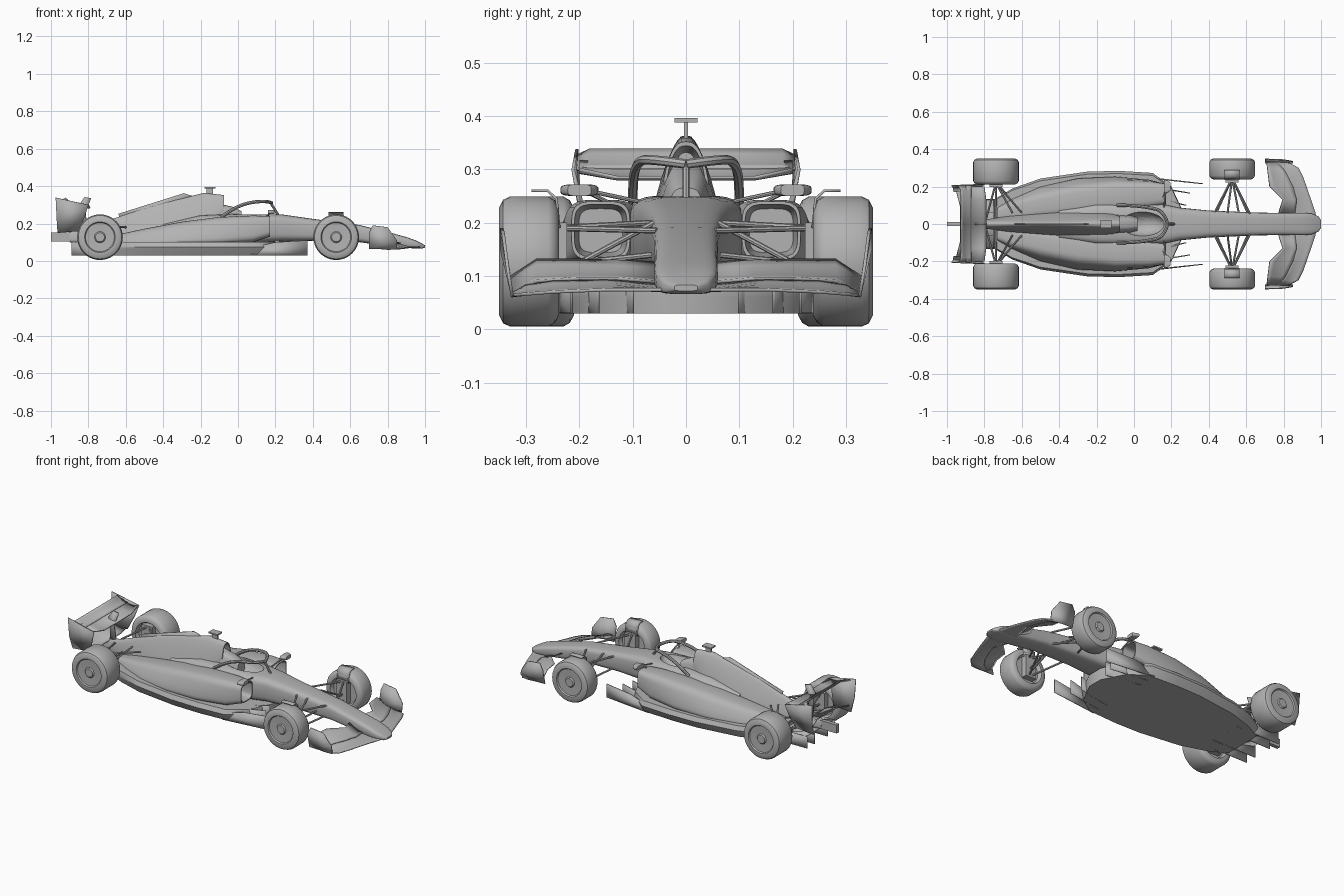
import bpy, bmesh, math
from mathutils import Vector

if "Cube" in bpy.data.objects:
    bpy.data.objects.remove(bpy.data.objects["Cube"])

grey = bpy.data.materials.new("plain grey")
grey.use_nodes = True
grey.diffuse_color = (0.45, 0.45, 0.45, 1)
grey.node_tree.nodes["Principled BSDF"].inputs["Base Color"].default_value = (0.45, 0.45, 0.45, 1)


def finish(ob, mirror=False, thick=0, angle=35):
    """Material, smooth shading, optional solidify and left-right mirror."""
    ob.data.materials.clear()
    ob.data.materials.append(grey)
    bpy.ops.object.select_all(action='DESELECT')
    ob.select_set(True)
    bpy.context.view_layer.objects.active = ob
    bpy.ops.object.shade_smooth_by_angle(angle=math.radians(angle))
    if thick:
        m = ob.modifiers.new("thickness", 'SOLIDIFY')
        m.thickness, m.offset = thick, 0
    if mirror:
        m = ob.modifiers.new("mirror", 'MIRROR')
        m.use_axis = (False, True, False)
    return ob


def loft(name, rows, closed=True, mirror=False, thick=0, angle=35):
    """Skin rows of points; closed rows are rings with capped ends."""
    bm = bmesh.new()
    vs = [[bm.verts.new(p) for p in row] for row in rows]
    n = len(rows[0])
    for a, b in zip(vs, vs[1:]):
        for i in range(n if closed else n - 1):
            j = (i + 1) % n
            bm.faces.new((a[i], a[j], b[j], b[i]))
    if closed:
        bm.faces.new(vs[0])
        bm.faces.new(vs[-1])
    bmesh.ops.recalc_face_normals(bm, faces=bm.faces)
    me = bpy.data.meshes.new(name)
    bm.to_mesh(me)
    bm.free()
    ob = bpy.data.objects.new(name, me)
    bpy.context.collection.objects.link(ob)
    return finish(ob, mirror, thick, angle)


def ring(x, w, z0, z1, yc=0, taper=0, power=0.55, scale=1, n=28):
    """Rounded-box section across the car, narrower towards the top."""
    pts = []
    for i in range(n):
        a = math.tau * i / n
        c, s = math.cos(a), math.sin(a)
        u = math.copysign(abs(c) ** power, c)
        v = math.copysign(abs(s) ** power, s)
        k = 1 - taper * (v + 1) / 2
        pts.append((x, yc + w * u * k * scale, (z0 + z1) / 2 + v * (z1 - z0) / 2 * scale))
    return pts


def plate(name, pts, thick=0.006, mirror=True):
    me = bpy.data.meshes.new(name)
    me.from_pydata(pts, [], [range(len(pts))])
    ob = bpy.data.objects.new(name, me)
    bpy.context.collection.objects.link(ob)
    return finish(ob, mirror, thick)


def tube(name, pts, r, mirror=True, smooth=False):
    cu = bpy.data.curves.new(name, 'CURVE')
    cu.dimensions, cu.bevel_depth, cu.bevel_resolution = '3D', r, 2
    cu.use_fill_caps = True
    sp = cu.splines.new('NURBS' if smooth else 'POLY')
    sp.points.add(len(pts) - 1)
    for p, q in zip(sp.points, pts):
        p.co = (*q, 1)
    if smooth:
        sp.use_endpoint_u, sp.order_u = True, 3
    ob = bpy.data.objects.new(name, cu)
    bpy.context.collection.objects.link(ob)
    bpy.ops.object.select_all(action='DESELECT')
    ob.select_set(True)
    bpy.context.view_layer.objects.active = ob
    bpy.ops.object.convert(target='MESH')
    return finish(bpy.context.object, mirror)


def box(name, c, size, mirror=False):
    x, y, z = c
    a, b, h = (s / 2 for s in size)
    rows = [[(x + i, y - b, z - h), (x + i, y + b, z - h), (x + i, y + b, z + h), (x + i, y - b, z + h)]
            for i in (-a, a)]
    return loft(name, rows, mirror=mirror)


# Nose and survival cell
tub = loft("nose_and_tub", [ring(*s, power=0.5) for s in (
    (1.0, .022, .072, .083), (.985, .042, .066, .092), (.95, .056, .066, .11), (.9, .06, .07, .128),
    (.8, .059, .08, .155), (.65, .061, .1, .192), (.4, .072, .108, .225), (.24, .088, .105, .248),
    (.15, .108, .1, .25), (0, .115, .09, .252), (-.2, .11, .09, .245), (-.4, .08, .09, .2))])

# Cockpit opening
bpy.ops.mesh.primitive_uv_sphere_add(segments=32, ring_count=16, location=(.045, 0, .265))
cutter = bpy.context.object
cutter.scale = (.12, .066, .075)
cutter.data.materials.append(grey)
cut = tub.modifiers.new("cockpit", 'BOOLEAN')
cut.operation, cut.object = 'DIFFERENCE', cutter
bpy.context.view_layer.objects.active = tub
bpy.ops.object.modifier_apply(modifier="cockpit")
bpy.data.objects.remove(cutter)
finish(tub)
loft("headrest", [ring(*s, taper=.4) for s in (
    (.02, .04, .2, .265), (-.03, .055, .2, .29), (-.12, .06, .2, .31))])

# Engine cover with open air intake
loft("engine_cover", [ring(*s, power=.7, scale=k) for *s, k in (
    (-.14, .05, .27, .352, 0, .5, .5), (-.075, .05, .25, .352, 0, .5, .85), (-.075, .05, .25, .352, 0, .5, 1),
    (-.18, .095, .1, .364, 0, .72, 1), (-.35, .105, .09, .322, 0, .85, 1), (-.5, .085, .085, .282, 0, .85, 1),
    (-.65, .06, .085, .232, 0, .75, 1), (-.76, .035, .09, .19, 0, .5, 1), (-.9, .014, .1, .156, 0, .1, 1))])
plate("engine_fin", [(-.64, 0, .252), (-.29, 0, .362), (-.22, 0, .34), (-.62, 0, .2)], mirror=False)
box("tail_light", (-.945, 0, .128), (.11, .022, .05))
box("camera_post", (-.15, 0, .37), (.035, .008, .04))
box("camera_bar", (-.15, 0, .392), (.06, .044, .008))

# Sidepods with recessed inlets
loft("sidepod", [ring(x, w, z0, z1, yc, t, .5, k) for x, yc, w, z0, z1, t, k in (
    (.1, .16, .055, .13, .24, 0, .75), (.17, .16, .055, .13, .24, 0, .9), (.17, .16, .055, .13, .24, 0, 1),
    (.08, .157, .085, .1, .243, .2, 1), (-.1, .15, .115, .085, .235, .35, 1), (-.3, .13, .13, .08, .21, .45, 1),
    (-.5, .1, .115, .075, .172, .5, 1), (-.65, .07, .075, .075, .14, .4, 1), (-.73, .05, .045, .075, .12, .3, 1))],
     mirror=True)

# Floor: upper edge overhangs a narrower underside
edge = [(.27, .05), (.2, .2), (.1, .273), (-.08, .284), (-.25, .28), (-.5, .243), (-.65, .19), (-.75, .13)]
outline = edge + [(x, -y) for x, y in reversed(edge)]
loft("floor", [[(x, y * k, z) for x, y in outline] for k, z in ((.9, .03), (.97, .06), (1, .075), (.95, .1))])
loft("diffuser_roof", [[(-.6, y, .04), (-.75, y, .065), (-.88, y, .1)] for y in (-.13, 0, .13)],
     closed=False, thick=.008)
for y in (.13, .06):
    plate("diffuser_fence", [(-.6, y, .03), (-.89, y, .03), (-.89, y, .1), (-.75, y, .1), (-.6, y, .07)], .005)
for y0, y1, x1 in ((.25, .215, .37), (.2, .165, .3), (.14, .1, .28)):
    plate("floor_fence", [(.07, y0, .03), (x1, y1, .03), (x1, y1, .11), (.2, (y0 + y1) / 2, .1), (.07, y0, .07)], .005)

# Halo and mirrors
tube("halo_hoop", [(-.09, .1, .235), (-.02, .1, .285), (.07, .09, .315), (.16, .07, .32), (.18, 0, .31)],
     .009, smooth=True)
tube("halo_pillar", [(.175, 0, .31), (.215, 0, .245)], .007, mirror=False)
loft("mirror", [ring(x, w, .25, .272, .2) for x, w in ((.16, .036), (.178, .034), (.195, .022))], mirror=True)
tube("mirror_stalk", [(.17, .18, .255), (.15, .14, .235)], .004)
tube("mirror_arm", [(.17, .175, .258), (.16, .09, .24)], .004)


# Wheels: tyre, rim step and flat cover in one turned profile
def wheel(name, x, inner):
    prof = [(inner + .02, .03), (inner + .02, .075), (inner, .085), (inner, .1), (inner + .008, .115),
            (inner + .02, .122), (.33, .122), (.343, .116), (.351, .1), (.351, .082), (.344, .077),
            (.342, .03), (.349, .024), (.349, .012)]
    loft(name, [[(x + r * math.cos(math.tau * i / 40), y, .127 + r * math.sin(math.tau * i / 40))
                 for i in range(40)] for y, r in prof], mirror=True)
    loft(name + "_hub", [[(x + .03 * math.cos(a), y, .127 + .03 * math.sin(a))
                          for a in (math.pi / 2 + math.tau * i / 3 for i in range(3))]
                         for y in (.335, .346)], mirror=True)


wheel("front_wheel", .525, .238)
wheel("rear_wheel", -.738, .21)

# Suspension: wishbones, rods and uprights
for name, x, hub, mounts in (
        ("front", .525, .245, ((.43, .06, .2, .19), (.62, .055, .185, .19), (.44, .06, .125, .08),
                               (.61, .055, .12, .08), (.5, .06, .2, .1), (.56, .06, .14, .12))),
        ("rear", -.738, .22, ((-.6, .06, .18, .19), (-.79, .03, .17, .19), (-.6, .07, .1, .09),
                              (-.79, .03, .11, .09), (-.65, .06, .2, .1), (-.74, .03, .13, .127)))):
    for mx, my, mz, hz in mounts:
        tube(name + "_suspension_arm", [(x, hub, hz), (mx, my, mz)], .0055)
    box(name + "_upright", (x, hub - .002, .135), (.07, .04, .13), mirror=True)
loft("wheel_winglet", [[(x, .238, .19), (x, .243, .245), (x, .26, .26), (x, .29, .26)] for x in (.485, .565)],
     closed=False, mirror=True, thick=.005)


# Wings: cambered strips from span stations (y, front x, front z, rear x, rear z)
def wing(name, stations, sag, mirror=True):
    rows = []
    for y, x0, z0, x1, z1 in stations:
        rows.append([(x0 + (x1 - x0) * t, y, z0 + (z1 - z0) * t - sag * 4 * t * (1 - t))
                     for t in (0, .2, .4, .6, .8, 1)])
    return loft(name, rows, closed=False, mirror=mirror, thick=.006, angle=50)


wing("front_wing_main", [(0, .98, .075, .86, .08), (.06, .97, .074, .85, .083), (.15, .94, .074, .86, .092),
                         (.25, .905, .07, .82, .09), (.3, .88, .066, .79, .082), (.328, .83, .064, .74, .07)], .004)
wing("front_wing_flap", [(.05, .86, .088, .77, .125), (.13, .87, .095, .795, .128), (.2, .85, .095, .725, .13),
                         (.28, .81, .09, .715, .13), (.326, .77, .07, .71, .1)], .006)
plate("front_endplate", [(.85, .326, .062), (.7, .326, .065), (.7, .346, .15), (.72, .346, .19), (.8, .343, .18),
                         (.85, .334, .11)])
wing("rear_wing_main", [(0, -.79, .285, -.89, .31), (.13, -.79, .285, -.89, .31), (.2, -.8, .3, -.9, .315)], .012)
wing("rear_wing_flap", [(0, -.87, .302, -.925, .337), (.18, -.87, .302, -.925, .337), (.205, -.87, .3, -.94, .325)], .004)
plate("rear_endplate", [(-.975, .205, .338), (-.8, .212, .3), (-.82, .2, .235), (-.85, .175, .16), (-.965, .175, .15),
                        (-.97, .2, .23)])
wing("beam_wing", [(0, -.84, .165, -.93, .2), (.1, -.84, .165, -.93, .2), (.175, -.86, .16, -.95, .185)], .006)
plate("rear_wing_pylon", [(-.84, 0, .14), (-.8, 0, .15), (-.815, 0, .26), (-.785, 0, .335), (-.82, 0, .342),
                          (-.85, 0, .3), (-.84, 0, .25)], .01, mirror=False)
